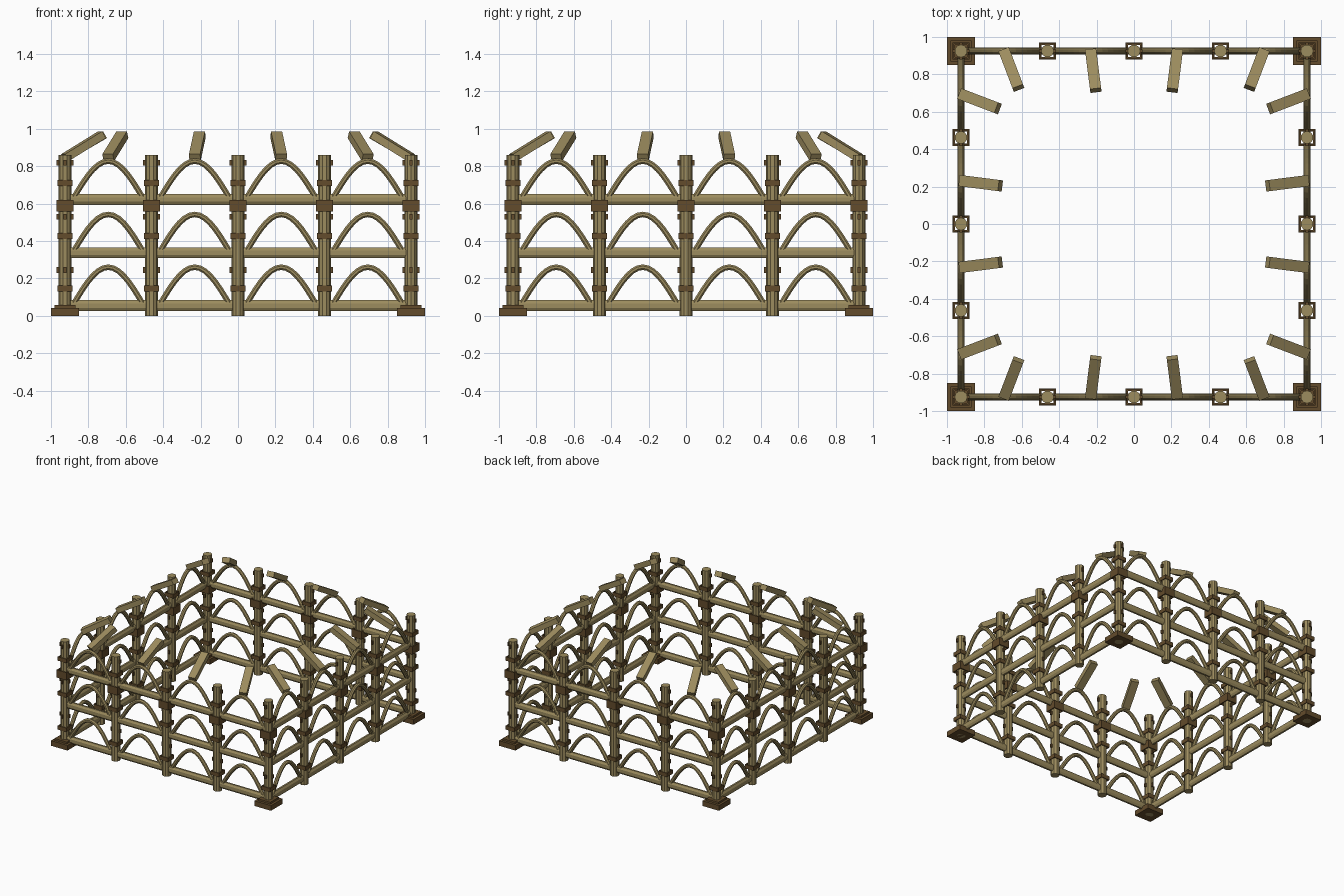
import bpy, bmesh, math
from mathutils import Matrix, Vector

if "Cube" in bpy.data.objects:
    bpy.data.objects.remove(bpy.data.objects["Cube"])

W = 0.925                                   # wall centre line
POSTS = [-W, -W / 2, 0, W / 2]              # the end corner belongs to the next wall
BAYS = [-0.75 * W, -0.25 * W, 0.25 * W, 0.75 * W]
TIERS = [0.055, 0.337, 0.622]               # rail heights


def material(name, rgb):
    m = bpy.data.materials.new(name)
    m.diffuse_color = (*rgb, 1)
    m.use_nodes = True
    m.node_tree.nodes["Principled BSDF"].inputs["Base Color"].default_value = m.diffuse_color
    return m


TAN = material("tan_wood", (0.335, 0.262, 0.112))
DARK = material("dark_wood", (0.125, 0.072, 0.025))


def add_box(bm, size, mat):
    bmesh.ops.create_cube(bm, size=1, matrix=mat @ Matrix.Diagonal((*size, 1)))


def add_rod(bm, sides, r, length, mat):
    rot = Matrix.Rotation(math.pi / sides, 4, 'Z')
    bmesh.ops.create_cone(bm, cap_ends=True, segments=sides, radius1=r, radius2=r,
                          depth=length, matrix=mat @ rot)


def add_ring(bm, outer, inner, z0, z1, x):
    """Square hollow collar around a post."""
    loops = []
    for h, z in ((outer, z0), (outer, z1), (inner, z1), (inner, z0)):
        loops.append([bm.verts.new((x + sx * h, -W + sy * h, z))
                      for sx, sy in ((-1, -1), (1, -1), (1, 1), (-1, 1))])
    for k in range(4):
        a, b = loops[k], loops[(k + 1) % 4]
        for i in range(4):
            j = (i + 1) % 4
            bm.faces.new((a[i], a[j], b[j], b[i]))


def add_arch(bm, cx, z0, half, height, r, steps=14, sides=8):
    """Round bar swept along a sine arch."""
    rings = []
    for i in range(steps + 1):
        t = i / steps
        x, z = cx - half + 2 * half * t, z0 + height * math.sin(math.pi * t)
        tan = Vector((2 * half, 0, height * math.pi * math.cos(math.pi * t))).normalized()
        n = Vector((-tan.z, 0, tan.x))
        ring = []
        for k in range(sides):
            a = 2 * math.pi * (k + 0.5) / sides
            ring.append(bm.verts.new(Vector((x, -W, z)) + n * r * math.cos(a)
                                     + Vector((0, r * math.sin(a), 0))))
        rings.append(ring)
    for a, b in zip(rings, rings[1:]):
        for k in range(sides):
            j = (k + 1) % sides
            bm.faces.new((a[k], a[j], b[j], b[k]))
    bm.faces.new(rings[0])
    bm.faces.new(rings[-1])


def place(name, bm, mat):
    """Make the front-wall part, then repeat it on all four walls."""
    bmesh.ops.recalc_face_normals(bm, faces=bm.faces)
    me = bpy.data.meshes.new(name)
    bm.to_mesh(me)
    bm.free()
    me.materials.append(mat)
    for i, side in enumerate(("front", "right", "back", "left")):
        ob = bpy.data.objects.new(f"{side}_{name}", me)
        ob.rotation_euler.z = i * math.pi / 2
        bpy.context.collection.objects.link(ob)


T = Matrix.Translation

# upright posts
bm = bmesh.new()
for x in POSTS:
    add_rod(bm, 10, 0.034, 0.86, T((x, -W, 0.43)))
place("posts", bm, TAN)

# horizontal rails, taller than they are deep
bm = bmesh.new()
for z in TIERS:
    add_rod(bm, 8, 1, 2 * W, T((0, -W, z)) @ Matrix.Diagonal((1, 0.019, 0.031, 1))
            @ Matrix.Rotation(math.pi / 2, 4, 'Y'))
place("rails", bm, TAN)

# arches in every bay
bm = bmesh.new()
for z in TIERS:
    for x in BAYS:
        add_arch(bm, x, z, 0.19, 0.205, 0.016)
place("arches", bm, TAN)

# roof planks leaning inward from the arch tops
bm = bmesh.new()
L = 0.245
for x in BAYS:
    yaw = math.atan(0.55 * x)
    m = (T((x, -W, 0.846)) @ Matrix.Rotation(yaw, 4, 'Z')
         @ Matrix.Rotation(math.radians(30), 4, 'X') @ T((0, L / 2, 0)))
    add_box(bm, (0.06, L, 0.042), m)
place("roof_planks", bm, TAN)

# collars around the posts
bm = bmesh.new()
for x in POSTS:
    add_ring(bm, 0.045, 0.036, 0.557, 0.62, x)
    for z in (0.145, 0.427, 0.711):
        add_ring(bm, 0.039, 0.032, z - 0.016, z + 0.016, x)
place("post_collars", bm, DARK)

# pegs through the posts
bm = bmesh.new()
for x in POSTS + [W]:
    for z in (0.245, 0.53, 0.818):
        add_box(bm, (0.09, 0.014, 0.03), T((x, -W, z)))
place("pegs", bm, DARK)

# stepped corner feet
bm = bmesh.new()
add_box(bm, (0.15, 0.15, 0.042), T((-W, -W, 0.021)))
add_box(bm, (0.11, 0.11, 0.016), T((-W, -W, 0.049)))
place("corner_foot", bm, DARK)
